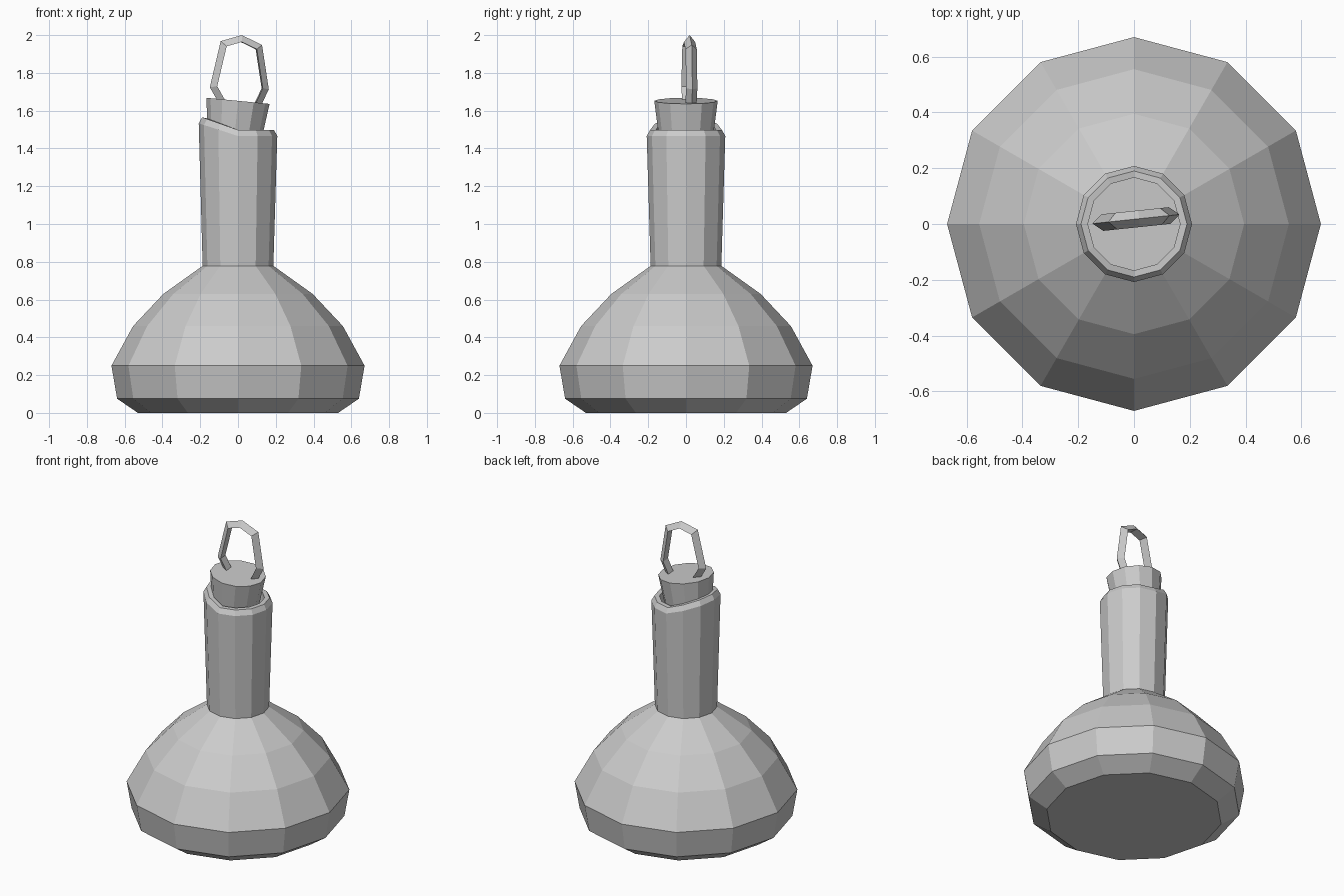
import bpy, bmesh
from math import sin, cos, pi, radians
from mathutils import Vector, Matrix

if "Cube" in bpy.data.objects:
    bpy.data.objects.remove(bpy.data.objects["Cube"])

SIDES = 12


def finish(bm, name):
    bmesh.ops.recalc_face_normals(bm, faces=bm.faces)
    mesh = bpy.data.meshes.new(name)
    bm.to_mesh(mesh)
    bm.free()
    obj = bpy.data.objects.new(name, mesh)
    bpy.context.collection.objects.link(obj)
    return obj


def loft(name, rings):
    """Skin closed rings of points, capping both ends."""
    bm = bmesh.new()
    loops = [[bm.verts.new(p) for p in ring] for ring in rings]
    for a, b in zip(loops, loops[1:]):
        n = len(a)
        for i in range(n):
            j = (i + 1) % n
            bm.faces.new((a[i], a[j], b[j], b[i]))
    bm.faces.new(loops[0])
    bm.faces.new(loops[-1])
    return finish(bm, name)


def circle(r, z, slant=0.0):
    """Ring of points, optionally raised towards -x."""
    pts = []
    for i in range(SIDES):
        a = 2 * pi * i / SIDES
        x, y = r * cos(a), r * sin(a)
        pts.append(Vector((x, y, z + slant * max(0, -cos(a)))))
    return pts


# Flask body
loft("flask_body", [circle(r, z) for r, z in (
    (0.53, 0), (0.64, 0.075), (0.67, 0.25), (0.555, 0.46),
    (0.395, 0.63), (0.185, 0.78))])

# Neck with bevelled rim, chipped higher on the left, and a recessed mouth
loft("flask_neck", [circle(*p) for p in (
    (0.187, 0.775), (0.208, 1.466, 0.067), (0.19, 1.498, 0.067),
    (0.16, 1.498, 0.06), (0.155, 1.40))])

# Tilted tapered stopper
stopper = loft("stopper", [circle(0.137, -0.24), circle(0.168, 0)])
stopper.matrix_world = (Matrix.Translation((0, 0, 1.652))
                        @ Matrix.Rotation(radians(5.5), 4, 'Y'))

# Pull ring: triangular section with the ridge facing outwards
path = [(-0.085, 1.61), (-0.15, 1.724), (-0.092, 1.968), (0.02, 2.0),
        (0.128, 1.948), (0.164, 1.713), (0.105, 1.59)]
path = [Vector(p) for p in path]
depth, half = 0.034, 0.03
sections = []
for i, p in enumerate(path):
    d_in = (p - path[max(i - 1, 0)]).normalized()
    d_out = (path[min(i + 1, len(path) - 1)] - p).normalized()
    normals = [Vector((d.y, -d.x)) for d in (d_in, d_out) if d.length > 0]
    n = sum(normals, Vector((0, 0))).normalized()
    q = p + n * depth / n.dot(normals[0])
    sections.append([Vector((p.x, 0, p.y)), Vector((q.x, -half, q.y)),
                     Vector((q.x, half, q.y))])
ring = loft("pull_ring", sections)
ring.matrix_world = (Matrix.Translation((0, 0.017, 0))
                     @ Matrix.Rotation(radians(6), 4, 'Z'))
